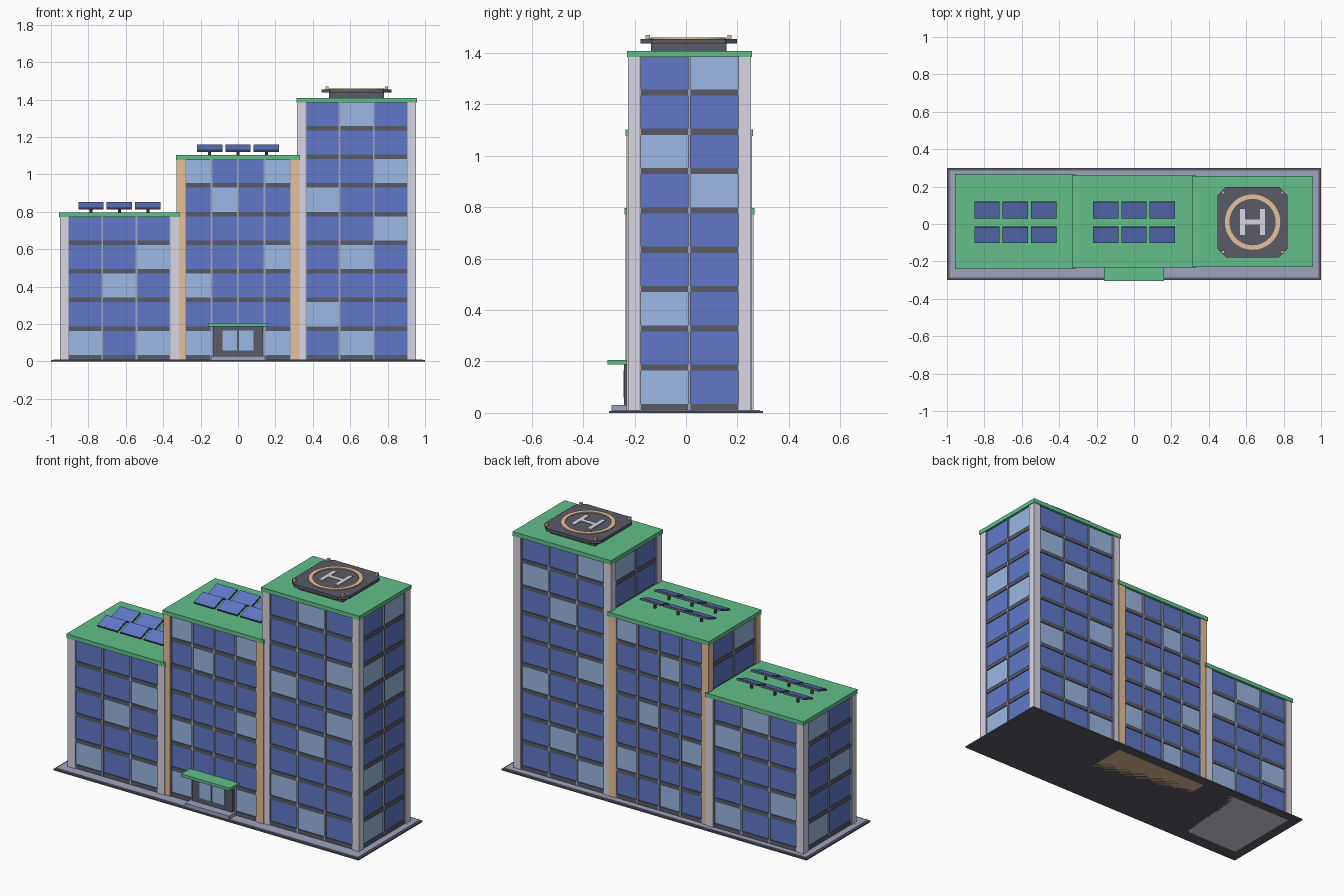
import bpy, bmesh, math
from mathutils import Matrix

if "Cube" in bpy.data.objects:
    bpy.data.objects.remove(bpy.data.objects["Cube"])

# Materials, one per flat colour
PALETTE = {
    "roof_green": "62c08a", "window_blue": "6079c9", "window_light": "9ab8e3",
    "wall_grey": "d8d6e2", "wall_tan": "eec69a", "charcoal": "5b5b68", "slate": "9fa3be",
}
GREEN, BLUE, LIGHT, GREY, TAN, DARK, SLATE = range(len(PALETTE))


def linear(c):
    return c / 12.92 if c <= 0.04045 else ((c + 0.055) / 1.055) ** 2.4


MATS = []
for name, code in PALETTE.items():
    rgba = [linear(b / 255) for b in bytes.fromhex(code)] + [1]
    m = bpy.data.materials.new(name)
    m.use_nodes = True
    m.diffuse_color = rgba
    m.node_tree.nodes["Principled BSDF"].inputs["Base Color"].default_value = rgba
    MATS.append(m)


def box(bm, x, y, z, mat):
    """Box from three (low, high) ranges."""
    mx = Matrix.Translation([(r[0] + r[1]) / 2 for r in (x, y, z)])
    mx = mx @ Matrix.Diagonal([r[1] - r[0] for r in (x, y, z)] + [1])
    made = bmesh.ops.create_cube(bm, size=1, matrix=mx)["verts"]
    for f in {f for v in made for f in v.link_faces}:
        f.material_index = mat
    return made


def prism(bm, outline, z0, z1, mat):
    """Vertical prism over a flat outline."""
    base = bm.faces.new([bm.verts.new((x, y, z0)) for x, y in outline])
    low = list(base.verts)
    top = bmesh.ops.extrude_face_region(bm, geom=[base], use_keep_orig=True)["geom"]
    verts = [g for g in top if isinstance(g, bmesh.types.BMVert)]
    bmesh.ops.translate(bm, verts=verts, vec=(0, 0, z1 - z0))
    for f in {f for v in verts + low for f in v.link_faces}:
        f.material_index = mat


def finish(name, bm):
    bmesh.ops.recalc_face_normals(bm, faces=bm.faces)
    mesh = bpy.data.meshes.new(name)
    bm.to_mesh(mesh)
    bm.free()
    for m in MATS:
        mesh.materials.append(m)
    ob = bpy.data.objects.new(name, mesh)
    bpy.context.collection.objects.link(ob)


# Ground slab with a dark rim
bm = bmesh.new()
box(bm, (-1, 1), (-0.3, 0.3), (0, 0.008), DARK)
box(bm, (-0.987, 0.987), (-0.287, 0.287), (0.004, 0.011), SLATE)
finish("ground_slab", bm)

FLOOR, GROUND, PILLAR, RECESS = 0.153, 0.011, 0.045, 0.015


def facade(bm, axis, sign, plane, u_range, floors, pattern):
    """Panes, dark spandrels and mullions; the pattern lists floors from the top down."""
    def panel(u0, u1, z0, z1, depth, mat):
        d = sorted((plane - sign * 0.02, plane - sign * depth))
        spans = ((u0, u1), d) if axis == "y" else (d, (u0, u1))
        box(bm, *spans, (z0, z1), mat)

    rows = pattern.split()
    cols = len(rows[0])
    u0, u1 = u_range
    step = (u1 - u0) / cols
    top = GROUND + floors * FLOOR
    for i, row in enumerate(rows):
        z = top - (i + 1) * FLOOR
        for c, shade in enumerate(row):
            a, b = u0 + c * step, u0 + (c + 1) * step
            panel(a, b, z + 0.024, z + FLOOR, 0.01, LIGHT if shade == "L" else BLUE)
            panel(a, b, z, z + 0.024, 0.005, DARK)
    for c in range(cols + 1):
        u = u0 + c * step
        panel(u - 0.005, u + 0.005, top - len(rows) * FLOOR, top, 0.003, SLATE)


def tower(name, x, y, floors, trim, front, back, left=None, right=None):
    top = GROUND + floors * FLOOR
    bm = bmesh.new()
    # Core and corner pillars
    box(bm, (x[0] + RECESS, x[1] - RECESS), (y[0] + RECESS, y[1] - RECESS), (0, top), trim)
    for px in (x[0], x[1] - PILLAR):
        for py in (y[0], y[1] - PILLAR):
            box(bm, (px, px + PILLAR), (py, py + PILLAR), (0.004, top), trim)
    finish(name + "_walls", bm)
    # Windows on the exposed sides
    bm = bmesh.new()
    ux = (x[0] + PILLAR, x[1] - PILLAR)
    uy = (y[0] + PILLAR, y[1] - PILLAR)
    facade(bm, "y", -1, y[0], ux, floors, front)
    facade(bm, "y", 1, y[1], ux, floors, back)
    if left:
        facade(bm, "x", 1, x[1], uy, floors, left)
    if right:
        facade(bm, "x", -1, x[0], uy, floors, right)
    finish(name + "_windows", bm)
    # Roof slab
    bm = bmesh.new()
    e = 0.004
    box(bm, (x[0] - e, x[1] + e), (y[0] - e, y[1] + e), (top - 0.004, top + 0.021), GREEN)
    finish(name + "_roof", bm)
    return top + 0.021


low_roof = tower("low_tower", (-0.953, -0.316), (-0.236, 0.262), 5, GREY,
                 "DDD DDL DLD DDD LDL", "DLD DDL DDD LDD DDL", right="DL DD LD DD DL")
mid_roof = tower("middle_tower", (-0.328, 0.328), (-0.231, 0.257), 7, TAN,
                 "LDDL DLDD DDDD DDDL LDDD DDDD LDDL",
                 "DDDL DLDD DDDD DDLD LDDD DDDL DLDD", right="LD DD")
high_roof = tower("high_tower", (0.316, 0.953), (-0.226, 0.252), 9, GREY,
                  "DLD DDD DDL LDD DDL DLD DDD LDD DLD",
                  "LDD DDL DLD DDD LDD DDL DDD DLD LDD",
                  left="DL DD LD DL DD DD LD DD LD", right="DL DD")

# Entrance: step, frame, glass doors and canopy
bm = bmesh.new()
box(bm, (-0.145, 0.145), (-0.29, -0.22), (0.008, 0.03), SLATE)
box(bm, (-0.132, 0.132), (-0.241, -0.215), (0.03, 0.188), DARK)
for cx in (-0.044, 0.044):
    box(bm, (cx - 0.039, cx + 0.039), (-0.244, -0.23), (0.06, 0.165), LIGHT)
finish("entrance", bm)
bm = bmesh.new()
box(bm, (-0.16, 0.16), (-0.305, -0.22), (0.188, 0.205), GREEN)
finish("entrance_canopy", bm)


def solar_array(name, centre_x, roof):
    """Two rows of three tilted panels on short posts."""
    bm = bmesh.new()
    for dx in (-0.152, 0, 0.152):
        for cy in (0.074, -0.058):
            cx = centre_x + dx
            made = box(bm, (-0.068, 0.068), (-0.046, 0.046), (-0.006, 0.003), DARK)
            made += box(bm, (-0.066, 0.066), (-0.044, 0.044), (0, 0.005), BLUE)
            tilt = Matrix.Translation((cx, cy, roof + 0.037)) @ Matrix.Rotation(math.radians(19), 4, "X")
            bmesh.ops.transform(bm, matrix=tilt, verts=made)
            post = bmesh.ops.create_cone(bm, cap_ends=True, segments=8, radius1=0.008, radius2=0.008,
                                         depth=0.036, matrix=Matrix.Translation((cx, cy, roof + 0.016)))
            for f in {f for v in post["verts"] for f in v.link_faces}:
                f.material_index = DARK
    finish(name, bm)


solar_array("low_solar_panels", -0.634, low_roof)
solar_array("middle_solar_panels", 0, mid_roof)

# Helipad: pedestal, chamfered deck, ring, landing mark and corner lamps
HX, HY = 0.634, 0.01
deck = high_roof + 0.046
half, k = 0.188, 0.142
corners = [(half, -k), (half, k), (k, half), (-k, half), (-half, k), (-half, -k), (-k, -half), (k, -half)]

bm = bmesh.new()
box(bm, (HX - 0.147, HX + 0.147), (HY - 0.147, HY + 0.147), (high_roof - 0.002, high_roof + 0.03), DARK)
prism(bm, [(HX + a, HY + b) for a, b in corners], high_roof + 0.028, deck, DARK)
finish("helipad_deck", bm)

bm = bmesh.new()
N = 40
loops = []
for r, z in ((0.148, deck - 0.002), (0.148, deck + 0.005), (0.124, deck + 0.005), (0.124, deck - 0.002)):
    loops.append([bm.verts.new((HX + r * math.cos(math.tau * i / N), HY + r * math.sin(math.tau * i / N), z))
                  for i in range(N)])
for a, b in zip(loops, loops[1:] + loops[:1]):
    for i in range(N):
        j = (i + 1) % N
        bm.faces.new((a[i], a[j], b[j], b[i])).material_index = TAN
finish("helipad_ring", bm)

bm = bmesh.new()
for sx in (-1, 1):
    bar = HX + sx * 0.053
    box(bm, (bar - 0.013, bar + 0.013), (HY - 0.07, HY + 0.07), (deck - 0.002, deck + 0.005), GREY)
box(bm, (HX - 0.042, HX + 0.042), (HY - 0.013, HY + 0.013), (deck - 0.002, deck + 0.005), GREY)
finish("helipad_landing_mark", bm)

bm = bmesh.new()
for sx in (-1, 1):
    for sy in (-1, 1):
        x, y = HX + sx * 0.159, HY + sy * 0.159
        box(bm, (x - 0.008, x + 0.008), (y - 0.008, y + 0.008), (deck - 0.002, deck + 0.015), TAN)
finish("helipad_lamps", bm)
